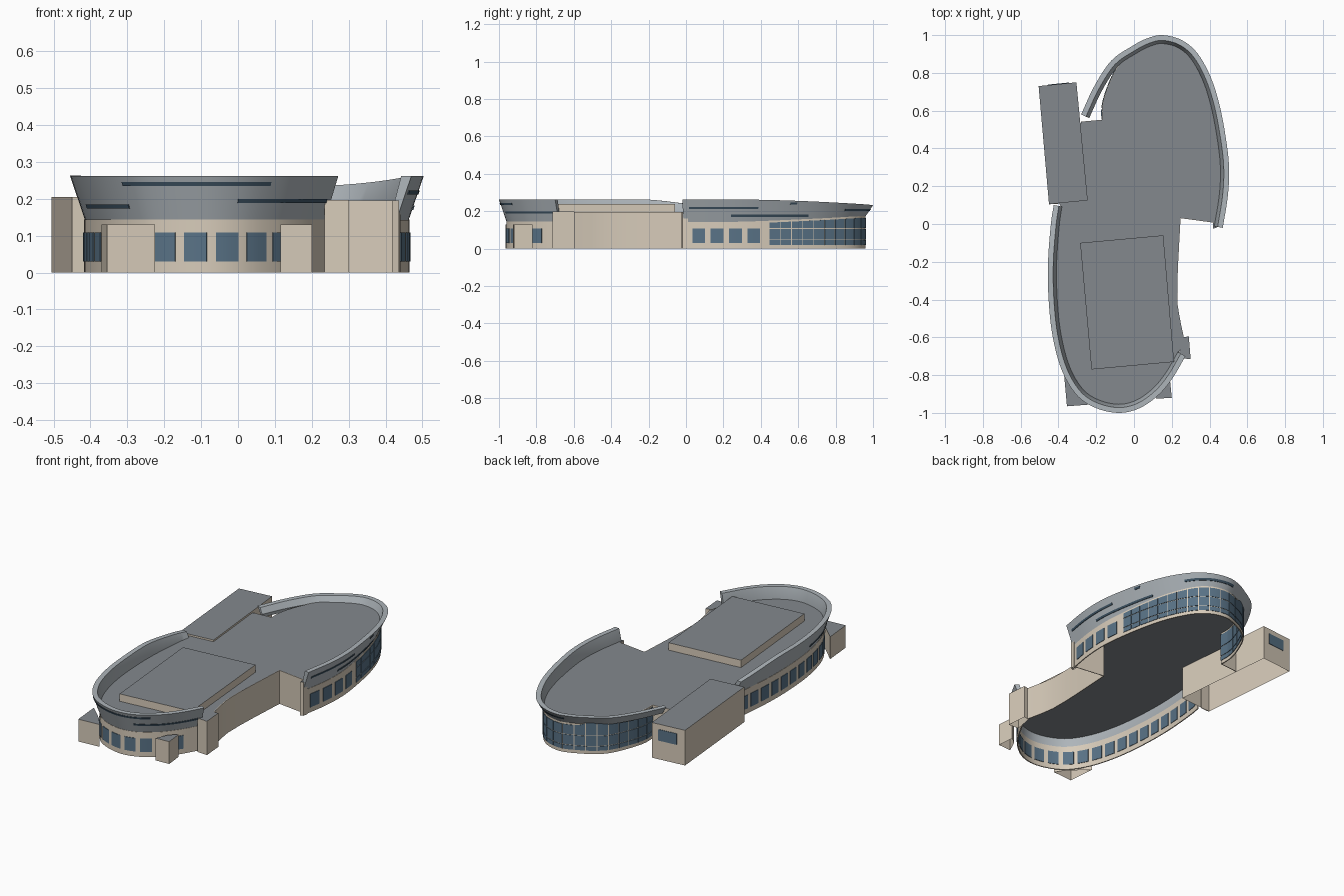
import bpy, bmesh, math
from mathutils import Vector

if "Cube" in bpy.data.objects:
    bpy.data.objects.remove(bpy.data.objects["Cube"])


def mat(name, r, g, b):
    m = bpy.data.materials.new(name)
    m.diffuse_color = (r, g, b, 1)
    m.use_nodes = True
    m.node_tree.nodes["Principled BSDF"].inputs["Base Color"].default_value = m.diffuse_color
    return m


BEIGE = mat("beige_wall", .68, .60, .49)
ROOF = mat("grey_roof", .23, .25, .27)
METAL = mat("pale_metal", .42, .46, .49)
GLASS = mat("blue_glass", .10, .17, .24)
DARK = mat("dark_glass", .05, .09, .13)


def finish(name, bm, mats, smooth=False):
    bmesh.ops.recalc_face_normals(bm, faces=bm.faces)
    me = bpy.data.meshes.new(name)
    bm.to_mesh(me)
    bm.free()
    for m in mats:
        me.materials.append(m)
    ob = bpy.data.objects.new(name, me)
    bpy.context.collection.objects.link(ob)
    if smooth:
        bpy.context.view_layer.objects.active = ob
        ob.select_set(True)
        bpy.ops.object.shade_smooth_by_angle(angle=math.radians(30))
        ob.select_set(False)
    return ob


# Path points are (x, y, flare bottom z, rim z)
def spline(pts, n=5):
    P = [Vector(p) for p in pts]
    P = [2 * P[0] - P[1]] + P + [2 * P[-1] - P[-2]]
    out = []
    for a, b, c, d in zip(P, P[1:], P[2:], P[3:]):
        for i in range(n):
            t = i / n
            out.append(.5 * (2 * b + (c - a) * t + (2 * a - 5 * b + 4 * c - d) * t * t
                             + (3 * b - a - 3 * c + d) * t ** 3))
    return out + [P[-2]]


def shift(path, d):
    out = []
    for i, p in enumerate(path):
        t = path[min(i + 1, len(path) - 1)] - path[max(i - 1, 0)]
        n = Vector((t[1], -t[0])).normalized()
        out.append(Vector((p[0] + n.x * d, p[1] + n.y * d, p[2], p[3])))
    return out


def lengths(path):
    s = [0]
    for a, b in zip(path, path[1:]):
        s.append(s[-1] + (b - a).xy.length)
    return s


def cut(path, s0, s1, n=5):
    L, out = lengths(path), []
    for k in range(n):
        s = s0 + (s1 - s0) * k / (n - 1)
        i = max(j for j in range(len(L) - 1) if L[j] <= max(s, 0))
        out.append(path[i].lerp(path[i + 1], (s - L[i]) / (L[i + 1] - L[i])))
    return out


def near(path, x, y):
    L = lengths(path)
    return L[min(range(len(path)), key=lambda i: (path[i].xy - Vector((x, y))).length)]


def sweep(name, paths, section, m):
    bm = bmesh.new()
    for path in paths:
        rings = []
        cols = list(zip(*[section(p) for p in path]))
        for col in cols:
            moved = [shift(path, o[0])[i] for i, o in enumerate(col)]
            rings.append([bm.verts.new((q[0], q[1], o[1])) for q, o in zip(moved, col)])
        k = len(rings)
        for a in range(k):
            r, s = rings[a], rings[(a + 1) % k]
            for i in range(len(path) - 1):
                bm.faces.new((r[i], r[i + 1], s[i + 1], s[i]))
        for e in (0, -1):
            bm.faces.new([r[e] for r in rings])
    return finish(name, bm, [m], True)


def band(t, z0, z1):
    return lambda p: [(-t, z0), (t, z0), (t, z1 or p[2] - .006), (-t, z1 or p[2] - .006)]


# Block with roof-coloured top and open underside
def block(name, pts, z0, z1, top=ROOF):
    bm = bmesh.new()
    lo = [bm.verts.new((x, y, z0)) for x, y in pts]
    hi = [bm.verts.new((x, y, z1)) for x, y in pts]
    for i in range(len(pts)):
        j = (i + 1) % len(pts)
        bm.faces.new((lo[i], lo[j], hi[j], hi[i]))
    bm.faces.new(hi).material_index = 1
    return finish(name, bm, [BEIGE, top])


# Rim outlines of the two rounded ends
south = spline([(-.425, .10, .14, .225), (-.44, 0, .14, .24), (-.455, -.2, .14, .262),
                (-.452, -.4, .14, .262), (-.43, -.6, .14, .262), (-.38, -.78, .14, .262),
                (-.3, -.91, .14, .262), (-.2, -.975, .14, .262), (-.08, -1, .14, .262),
                (.03, -.975, .14, .262), (.13, -.905, .14, .262), (.205, -.815, .14, .262),
                (.272, -.70, .14, .262)])
north = spline([(.47, -.02, .138, .262), (.497, .15, .138, .262), (.503, .3, .14, .262),
                (.487, .45, .145, .26), (.453, .63, .153, .254), (.405, .78, .16, .247),
                (.335, .905, .167, .24), (.25, .975, .17, .235), (.15, 1, .17, .232),
                (.07, .983, .17, .23), (-.01, .942, .17, .228), (-.12, .865, .17, .226),
                (-.21, .73, .17, .224), (-.28, .58, .17, .222)])


def flare(p):
    return [(-.042, p[2]), (0, p[3]), (-.028, p[3]), (-.047, min(.19, p[3] - .03))]


sweep("south_flared_parapet", [south], flare, METAL)
sweep("north_flared_parapet", [north], flare, METAL)

# Lower curved walls
s_base = shift(south, -.042)
n_base = [p for p in shift(north, -.042) if p[0] > .03]
lobe = spline([(0, .905, .19, .2), (-.08, .84, .19, .2), (-.135, .73, .19, .2),
               (-.165, .63, .19, .2), (-.167, .55, .19, .2)])
n_wall = n_base + lobe
wall = lambda p: [(-.003, 0), (.003, 0), (.003, p[2] + .004), (-.003, p[2] + .004)]
sweep("south_curved_wall", [s_base], wall, BEIGE)
sweep("north_curved_wall", [n_wall], wall, BEIGE)

# Square windows
sL = lengths(s_base)[-1]
step = .086
wins = [cut(s_base, i * step + .03, i * step + .092) for i in range(int((sL - .03) / step))]
g0 = near(n_wall, .447, .43)
wins += [cut(n_wall, .05 + i * .098, .118 + i * .098) for i in range(4)]
sweep("square_windows", wins, band(.006, .03, .108), GLASS)

# Curtain glazing of the north end, three rows
gL = lengths(n_wall)[-1]
num = round((gL - g0) / .062)
w = (gL - g0) / num
panes = [cut(n_wall, g0 + i * w + .002, g0 + (i + 1) * w - .002, 3) for i in range(num)]
for row, (a, b) in enumerate([(.02, .045), (.049, .105), (.109, None)]):
    sweep(f"curtain_glass_row_{row}", panes, band(.006, a, b), GLASS)


# Slot strips on the flared parapets
def slot(name, path, a, b, z, h=.011):
    def sec(p):
        o = [-.042 * (1 - (q - p[2]) / (p[3] - p[2])) for q in (z, z + h)]
        return [(o[0] - .003, z), (o[0] + .003, z), (o[1] + .003, z + h), (o[1] - .003, z + h)]
    sweep(name, [cut(path, near(path, *a), near(path, *b), 16)], sec, DARK)


for i, (path, a, b, z) in enumerate([
        (south, (-.33, -.88), (.09, -.94), .234), (south, (-.435, -.58), (-.31, -.9), .173),
        (south, (.01, -.98), (.26, -.73), .188), (north, (.48, .03), (.495, .40), .211),
        (north, (.5, .23), (.45, .65), .170), (north, (.468, .56), (.458, .61), .236),
        (north, (.36, .87), (.1, .99), .2)]):
    slot(f"slot_strip_{i}", path, a, b, z)

# Main roof slab
RZ = .195
edge = [p.xy for p in shift(south, -.04)]
edge += [Vector(q) for q in [(.262, -.6), (.228, -.42), (.232, -.2), (.243, 0), (.245, .033), (.42, .01)]]
edge += [p.xy for p in shift(north, -.042) if p[0] > .03] + [p.xy for p in lobe]
edge += [Vector(q) for q in [(-.28, .54), (-.25, .125), (-.40, .11)]]
bm = bmesh.new()
f = bm.faces.new([bm.verts.new((q.x, q.y, RZ)) for q in edge])
bmesh.ops.triangulate(bm, faces=[f])
finish("main_roof", bm, [ROOF])


# Straight-sided plain walls
def plain_wall(name, pts):
    path = [Vector((x, y, RZ, RZ)) for x, y in pts]
    sweep(name, [path], band(.002, 0, RZ), BEIGE)


plain_wall("east_wall", [(.262, -.6), (.24, -.5), (.228, -.42), (.228, -.3), (.232, -.2), (.243, 0)])
plain_wall("east_return_wall", [(.245, .033), (.43, .008)])
plain_wall("east_corner_wall", [(.243, 0), (.245, .033)])
plain_wall("north_west_wall", [(-.167, .55), (-.28, .54)])
plain_wall("west_link_wall", [(-.45, .106), (-.39, .11)])

# Blocks attached to the building
block("rooftop_penthouse", [(-.285, -.10), (.155, -.06), (.212, -.73), (-.225, -.77)], RZ, .238)
block("west_wing", [(-.505, .73), (-.305, .75), (-.245, .125), (-.45, .105)], 0, .205)
block("south_west_porch", [(-.37, -.80), (-.355, -.965), (-.225, -.955), (-.27, -.895)], 0, .13)
block("south_east_porch", [(.115, -.925), (.2, -.92), (.19, -.82), (.15, -.85)], 0, .13)
block("east_pier", [(.255, -.6), (.29, -.595), (.3, -.715), (.235, -.71)], 0, .197)
block("north_east_pier", [(.418, .01), (.418, -.025), (.436, -.02), (.44, .01)], 0, .195)

# Window in the north end of the west wing
wing = [Vector((-.455, .735, 0, 0)), Vector((-.345, .746, 0, 0))]
sweep("wing_window", [wing], band(.003, .11, .175), GLASS)
